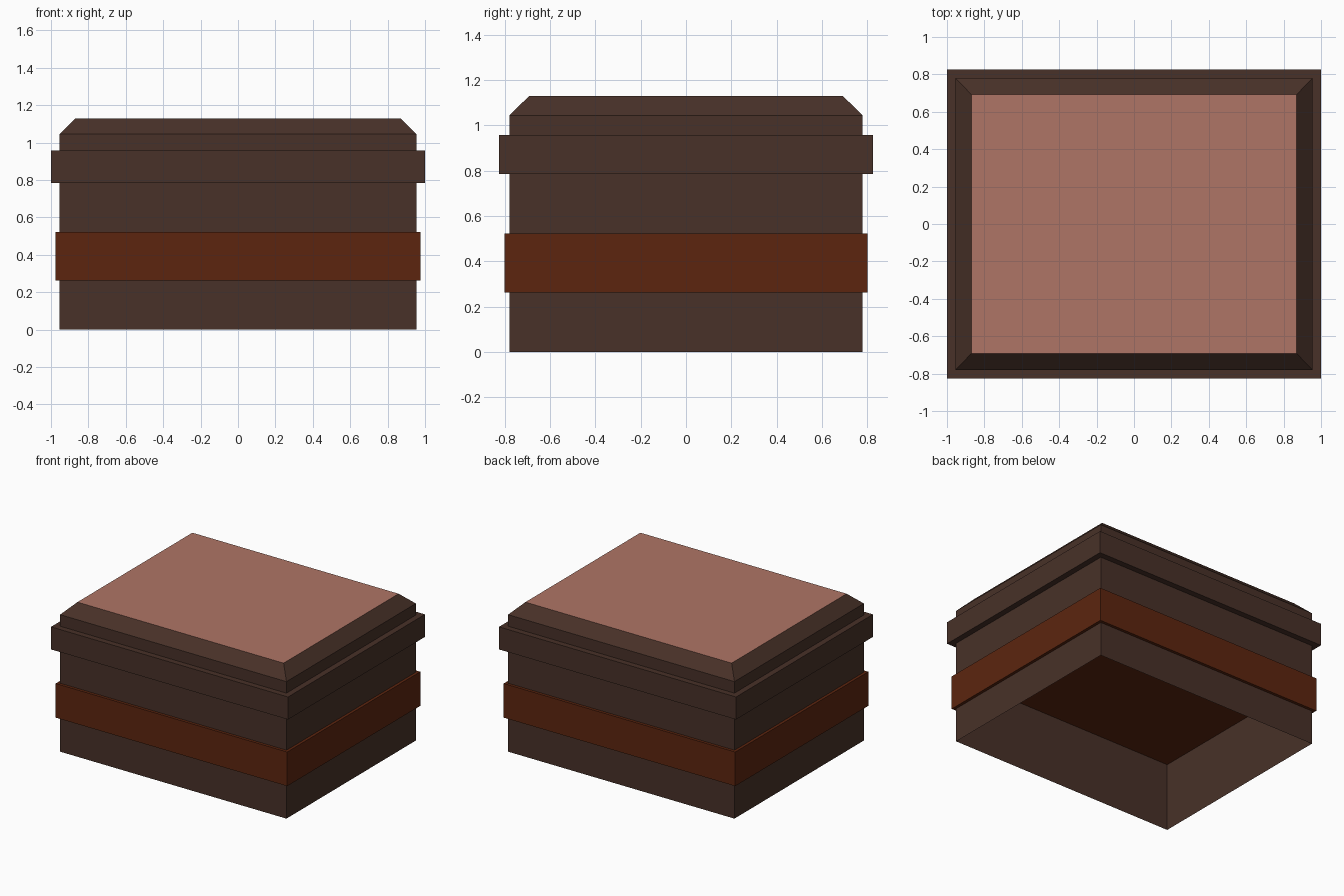
import bpy
import bmesh

if "Cube" in bpy.data.objects:
    bpy.data.objects.remove(bpy.data.objects["Cube"])


def material(name, rgb):
    m = bpy.data.materials.new(name)
    m.diffuse_color = (*rgb, 1.0)
    m.use_nodes = True
    m.node_tree.nodes["Principled BSDF"].inputs["Base Color"].default_value = m.diffuse_color
    return m


BROWN = material("dark brown", (0.0648, 0.0307, 0.0212))
RUST = material("rust red", (0.107, 0.0185, 0.0048))
PINK = material("dusty pink", (0.429, 0.178, 0.133))


def stacked_rings(name, rings, mats, cap_top=False):
    """Bridge rectangular rings (half x, half y, z); the optional cap uses the last material."""
    bm = bmesh.new()
    loops = [[bm.verts.new((sx * hx, sy * hy, z))
              for sx, sy in ((-1, -1), (1, -1), (1, 1), (-1, 1))]
             for hx, hy, z in rings]
    for low, high in zip(loops, loops[1:]):
        for i in range(4):
            j = (i + 1) % 4
            bm.faces.new((low[i], low[j], high[j], high[i]))
    if cap_top:
        cap = bm.faces.new(loops[-1])
        cap.material_index = len(mats) - 1
    mesh = bpy.data.meshes.new(name)
    bm.to_mesh(mesh)
    bm.free()
    for m in mats:
        mesh.materials.append(m)
    obj = bpy.data.objects.new(name, mesh)
    bpy.context.collection.objects.link(obj)
    return obj


X, Y = 0.955, 0.78  # half size of the body

# Body shell, open underneath, with a bevelled rim and pink top
stacked_rings("box_body", [(X, Y, 0), (X, Y, 1.045), (0.87, 0.693, 1.13)],
              [BROWN, PINK], cap_top=True)

# Rust band around the body; its top also closes the hollow base
stacked_rings("middle_band", [(X, Y, 0.262), (0.977, 0.802, 0.262), (0.977, 0.802, 0.522)],
              [RUST], cap_top=True)

# Projecting lip below the lid
stacked_rings("upper_lip", [(X, Y, 0.785), (1, 0.825, 0.785), (1, 0.825, 0.957), (X, Y, 0.957)],
              [BROWN])
